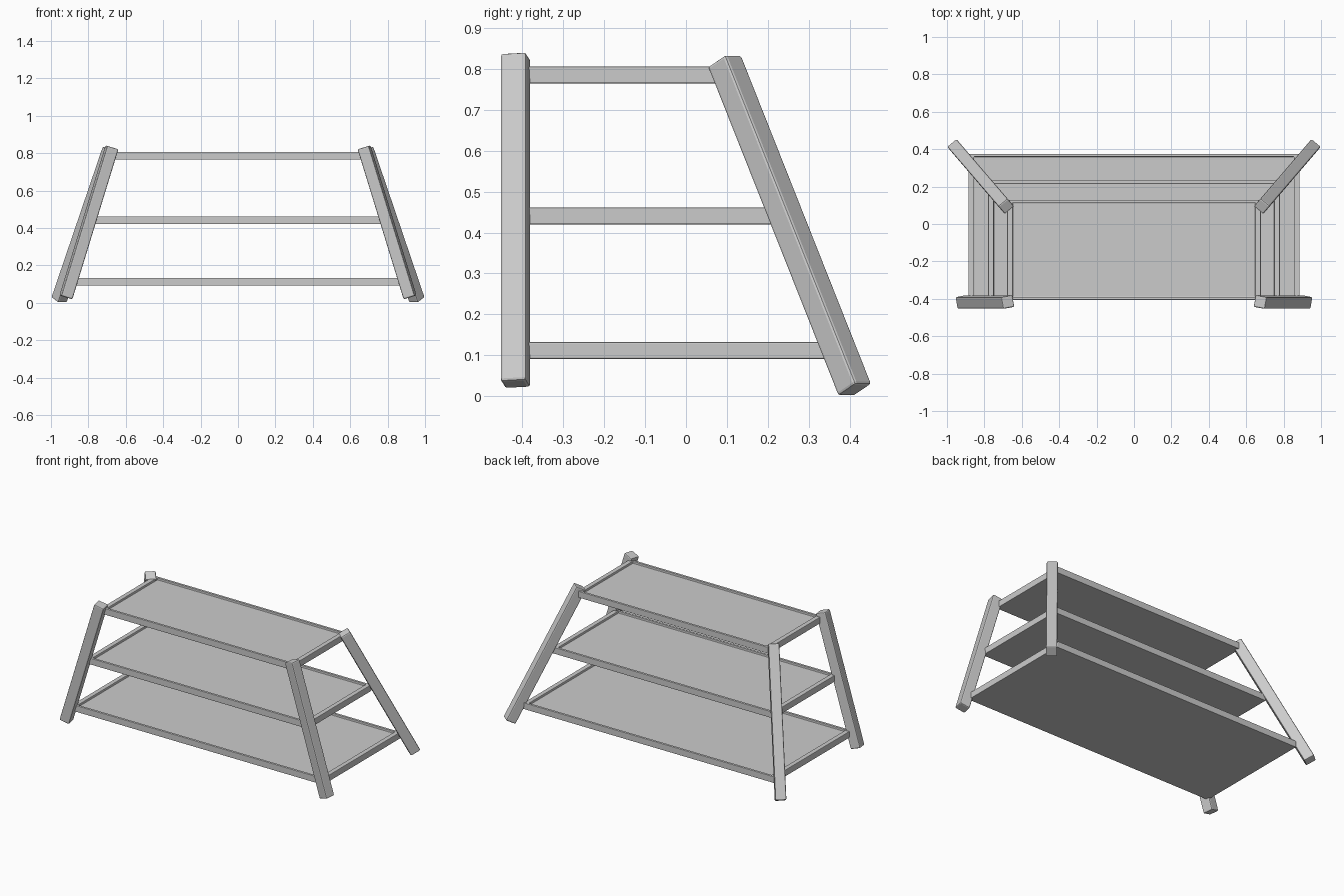
import bpy, bmesh
from math import radians, sin, cos
from mathutils import Vector, Matrix

if "Cube" in bpy.data.objects:
    bpy.data.objects.remove(bpy.data.objects["Cube"])


def finish(name, bm, bevel):
    bmesh.ops.recalc_face_normals(bm, faces=bm.faces[:])
    me = bpy.data.meshes.new(name)
    bm.to_mesh(me)
    bm.free()
    ob = bpy.data.objects.new(name, me)
    bpy.context.collection.objects.link(ob)
    mod = ob.modifiers.new("soft_edges", 'BEVEL')
    mod.width = bevel
    mod.segments = 2
    mod.limit_method = 'ANGLE'
    return ob


def leg(name, bottom, top, side, width=0.064):
    # square bar between two points, cut square to its own axis
    b, t = Vector(bottom), Vector(top)
    axis = (t - b).normalized()
    s = Vector(side)
    s = (s - axis * s.dot(axis)).normalized()
    n = s.cross(axis)
    rot = Matrix((n, s, axis)).transposed().to_4x4()
    mat = (Matrix.Translation((b + t) / 2) @ rot
           @ Matrix.Diagonal((width, width, (t - b).length, 1)))
    bm = bmesh.new()
    bmesh.ops.create_cube(bm, size=1, matrix=mat)
    return finish(name, bm, 0.007)


def shelf(name, half_x, y0, y1, z0, z1, rim_x=0.03, rim_y=0.015, depth=0.014):
    # flat board with a shallow tray recess and a raised rim
    cy, hy = (y0 + y1) / 2, (y1 - y0) / 2
    bm = bmesh.new()
    bmesh.ops.create_cube(bm, size=1, matrix=Matrix.Translation((0, cy, (z0 + z1) / 2))
                          @ Matrix.Diagonal((2 * half_x, 2 * hy, z1 - z0, 1)))
    bm.normal_update()
    top = [f for f in bm.faces if f.normal.z > 0.9][0]
    bmesh.ops.inset_region(bm, faces=[top], thickness=0.01)
    for v in top.verts:
        v.co.x = (half_x - rim_x) * (1 if v.co.x > 0 else -1)
        v.co.y = cy + (hy - rim_y) * (1 if v.co.y > cy else -1)
    wall = bmesh.ops.extrude_face_region(bm, geom=[top])
    for v in [g for g in wall["geom"] if isinstance(g, bmesh.types.BMVert)]:
        v.co.z -= depth
    if top.is_valid:
        bmesh.ops.delete(bm, geom=[top], context='FACES_ONLY')
    return finish(name, bm, 0.003)


# legs: front pair leans sideways, back pair leans out diagonally
twist = radians(11)
for label, sx in (("left", -1), ("right", 1)):
    leg("front_leg_" + label, (sx * 0.92, -0.417, 0.029), (sx * 0.674, -0.417, 0.831),
        (sx * sin(twist), cos(twist), 0))
    leg("back_leg_" + label, (sx * 0.957, 0.413, 0.015), (sx * 0.683, 0.094, 0.82),
        (sx * 0.77, -0.64, 0))

# three shelves that get wider and deeper towards the floor
for name, hx, y1, z0, z1 in (("top_shelf", 0.678, 0.128, 0.765, 0.806),
                             ("middle_shelf", 0.78, 0.232, 0.42, 0.461),
                             ("bottom_shelf", 0.885, 0.375, 0.091, 0.132)):
    shelf(name, hx, -0.405, y1, z0, z1)
